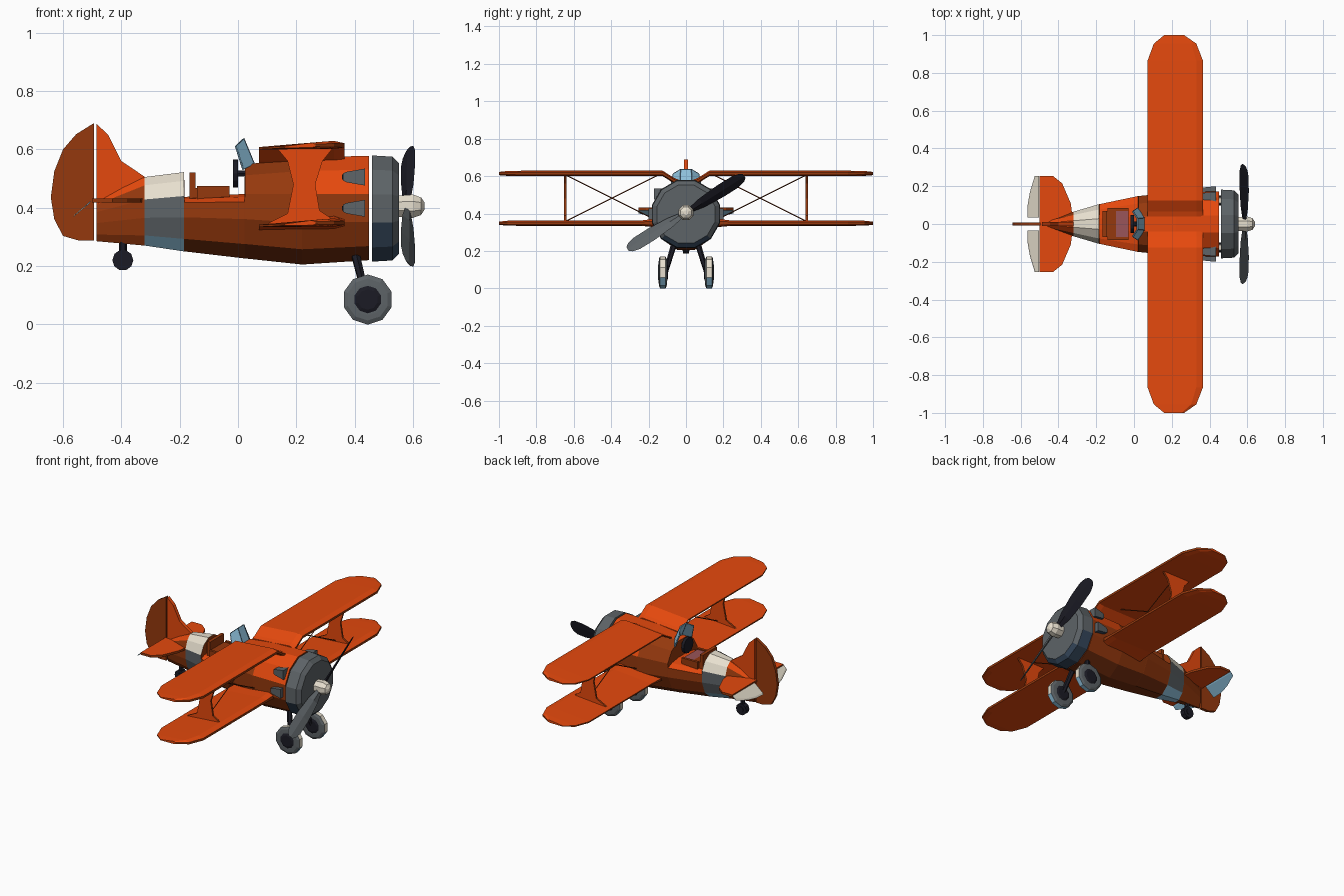
import bpy, bmesh, math
from mathutils import Vector as V

if "Cube" in bpy.data.objects:
    bpy.data.objects.remove(bpy.data.objects["Cube"])


def material(name, *rgb):
    m = bpy.data.materials.new(name)
    m.diffuse_color = (*rgb, 1)
    m.use_nodes = True
    m.node_tree.nodes["Principled BSDF"].inputs["Base Color"].default_value = m.diffuse_color
    return m


ORANGE = material("orange paint", 0.78, 0.066, 0.004)
RUST = material("dark orange paint", 0.30, 0.040, 0.004)
BROWN = material("brown belly paint", 0.17, 0.026, 0.004)
CREAM = material("cream paint", 0.80, 0.74, 0.62)
GREY = material("grey metal", 0.11, 0.125, 0.135)
NAVY = material("navy metal", 0.037, 0.066, 0.11)
BLACK = material("black rubber", 0.011, 0.011, 0.018)
BLUE = material("light blue", 0.27, 0.53, 0.71)
LEATHER = material("brown leather", 0.32, 0.09, 0.10)


def finish(name, bm, mats, rule=None):
    bmesh.ops.recalc_face_normals(bm, faces=bm.faces)
    bm.normal_update()
    if rule:
        for f in bm.faces:
            f.material_index = rule(f)
    me = bpy.data.meshes.new(name)
    bm.to_mesh(me)
    bm.free()
    for m in mats:
        me.materials.append(m)
    ob = bpy.data.objects.new(name, me)
    bpy.context.collection.objects.link(ob)
    return ob


def loft(name, rings, mats, rule=None):
    """Skin a row of closed rings and cap both ends."""
    bm = bmesh.new()
    rows = [[bm.verts.new(p) for p in r] for r in rings]
    n = len(rows[0])
    for a, b in zip(rows, rows[1:]):
        for i in range(n):
            j = (i + 1) % n
            bm.faces.new((a[i], a[j], b[j], b[i]))
    bm.faces.new(rows[0])
    bm.faces.new(rows[-1])
    return finish(name, bm, mats, rule)


def plate(name, pts, thick, mats, rule=None):
    """Flat outline thickened evenly along a vector."""
    t = V(thick) / 2
    return loft(name, [[V(p) - t for p in pts], [V(p) + t for p in pts]], mats, rule)


def bar(name, a, b, r, mat, sides=6, r2=None):
    a, b = V(a), V(b)
    q = (b - a).to_track_quat('Z', 'Y')
    ring = lambda c, s: [c + q @ V((s * math.cos(math.tau * i / sides), s * math.sin(math.tau * i / sides), 0))
                         for i in range(sides)]
    return loft(name, [ring(a, r), ring(b, r if r2 is None else r2)], [mat])


def box(name, lo, hi, mat):
    z = (lo[2] + hi[2]) / 2
    return plate(name, [(lo[0], lo[1], z), (hi[0], lo[1], z), (hi[0], hi[1], z), (lo[0], hi[1], z)],
                 (0, 0, hi[2] - lo[2]), [mat])


def hull_ring(x, bottom, mid, top, w, n=12):
    k = math.cos(math.pi / n)
    out = []
    for i in range(n):
        a = math.tau * i / n + math.pi / n
        s = math.sin(a) / k
        out.append((x, w * math.cos(a) / k, mid + s * ((top - mid) if s > 0 else (mid - bottom))))
    return out


def hull_colour(f):
    """Two-tone hull: orange deck, darker flanks and belly, band round the tail."""
    c, n = f.calc_center_median(), f.normal
    flank = abs(n.z) < 0.35
    if -0.32 < c.x < -0.184:
        return 4 if flank else (3 if n.z > 0 else 5)
    if n.z < -0.7:
        return 2
    if n.z < -0.35 or flank or (-0.18 < c.x < 0.17 and n.z < 0.9):
        return 1
    return 0


# Fuselage with a stepped-down cockpit
stations = [(-0.485, 0.285, 0.37, 0.425, 0.014), (-0.32, 0.27, 0.40, 0.505, 0.065),
            (-0.185, 0.25, 0.41, 0.522, 0.105), (-0.183, 0.25, 0.41, 0.437, 0.105),
            (0.022, 0.226, 0.41, 0.447, 0.148), (0.024, 0.226, 0.41, 0.548, 0.148),
            (0.22, 0.205, 0.40, 0.572, 0.168), (0.45, 0.22, 0.40, 0.578, 0.172)]
loft("fuselage", [hull_ring(*s) for s in stations], [ORANGE, RUST, BROWN, CREAM, GREY, BLUE], hull_colour)

# Engine cowl
loft("engine_cowl", [hull_ring(x, 0.397 - r, 0.397, 0.397 + r, r)
                     for x, r in ((0.46, 0.182), (0.53, 0.178), (0.552, 0.155))], [GREY, NAVY],
     lambda f: 1 if f.normal.z < -0.4 else 0)

# Propeller hub and blades
loft("propeller_hub", [hull_ring(x, 0.405 - r, 0.405, 0.405 + r, r, 8)
                       for x, r in ((0.55, 0.036), (0.60, 0.04), (0.628, 0.03), (0.64, 0.012))], [CREAM])
tilt, pitch = math.radians(32), math.radians(35)
for side, s, mat in (("upper", 1, BLACK), ("lower", -1, GREY)):
    d = V((0, math.cos(tilt), math.sin(tilt))) * s
    p = V((0, -math.sin(tilt), math.cos(tilt))) * s
    chord = p * math.cos(pitch) + V((math.sin(pitch), 0, 0))
    flat = V((math.cos(pitch), 0, 0)) - p * math.sin(pitch)
    rings = []
    for r, w, t in ((0.02, 0.03, 0.02), (0.10, 0.066, 0.014), (0.22, 0.086, 0.011),
                    (0.31, 0.084, 0.009), (0.35, 0.062, 0.007), (0.368, 0.028, 0.004)):
        c = V((0.583, 0, 0.405)) + d * r
        rings.append([c + chord * w / 2, c + flat * t / 2, c - chord * w / 2, c - flat * t / 2])
    loft(side + "_propeller_blade", rings, [mat])


def wing(name, root, z, s):
    """root: (y, z shift, thickness) stations, followed by the rounded tip."""
    section = ((0, -0.013), (0, -0.005), (0.88, 0.016), (1, 0.008), (1, -0.006), (0.88, -0.012))
    st = [(y, 0.072, 0.365, dz, t) for y, dz, t in root]
    st += [(0.865, 0.072, 0.365, 0, 1), (0.955, 0.105, 0.33, 0, 0.9), (1.0, 0.16, 0.265, 0, 0.6)]
    loft(name, [[(a + (b - a) * c, s * y, z + dz + h * t) for c, h in section] for y, a, b, dz, t in st],
         [ORANGE, RUST], lambda f: 1 if -0.6 < f.normal.z < 0.3 and abs(f.normal.x) > 0.3 else 0)


def wheel_ring(y, r, n=10):
    ang = [math.tau * (i + 0.5) / n for i in range(n)]
    return [(0.445 + r * math.cos(a), y, 0.085 + r * math.sin(a)) for a in ang]


def rect_ring(x, y, z, w, h):
    return [(x, y - w, z - h), (x, y + w, z - h), (x, y + w, z + h), (x, y - w, z + h)]


for side, s in (("right", -1), ("left", 1)):
    # Gull upper wing and straight lower wing
    wing(side + "_upper_wing", [(0.04, -0.048, 1), (0.065, -0.038, 1), (0.125, 0, 1)], 0.613, s)
    wing(side + "_lower_wing", [(0.12, 0, 1.9), (0.17, 0, 1.5), (0.24, 0, 1)], 0.347, s)

    # Flared strut and crossed wires between the wings
    outline = ((0.10, 0.345), (0.17, 0.38), (0.19, 0.48), (0.17, 0.56), (0.13, 0.608),
               (0.33, 0.61), (0.29, 0.56), (0.265, 0.48), (0.28, 0.39), (0.34, 0.35))
    plate(side + "_wing_strut", [(x, s * 0.645, z) for x, z in outline], (0, 0.012, 0), [ORANGE, RUST],
          lambda f: 0 if abs(f.normal.y) > 0.5 else 1)
    for label, za, zb in (("rising", 0.36, 0.605), ("falling", 0.605, 0.36)):
        bar(side + "_" + label + "_wire", (0.23, s * 0.15, za), (0.23, s * 0.64, zb), 0.003, BROWN, 4)

    # Tailplane with a drooped elevator, cream above and blue below
    stab = ((-0.5, 0.0), (-0.5, 0.255), (-0.43, 0.255), (-0.38, 0.215), (-0.335, 0.11), (-0.32, 0.0))
    plate(side + "_tailplane", [(x, s * y, 0.424) for x, y in stab], (0, 0, 0.014), [ORANGE, RUST],
          lambda f: 0 if abs(f.normal.z) > 0.5 else 1)
    elev = ((0, 0.035), (0.056, 0.035), (0.054, 0.10), (0.042, 0.17), (0.016, 0.255), (0, 0.255))
    plate(side + "_elevator", [(-0.506 - d, s * y, 0.42 - d * 0.85) for d, y in elev], (0.006, 0, 0.010),
          [CREAM, BLUE], lambda f: 0 if f.normal.z > 0.2 else 1)

    # Exhaust stubs, flaring toward the nose
    for label, z, tip in (("upper", 0.505, 0.143), ("lower", 0.398, 0.172)):
        loft(side + "_" + label + "_exhaust",
             [rect_ring(0.36, s * tip, z, 0.020, 0.012), rect_ring(0.372, s * tip, z, 0.022, 0.018),
              rect_ring(0.435, s * tip, z, 0.028, 0.029)], [GREY, NAVY], lambda f: 1 if f.normal.z < -0.1 else 0)
        box(side + "_" + label + "_exhaust_opening", (0.356, s * tip - 0.012, z - 0.008),
            (0.361, s * tip + 0.012, z + 0.008), BLACK)

    # Main wheel: pale tread, grey walls, black hub
    y = s * 0.124
    loft(side + "_wheel", [wheel_ring(y + o, r) for o, r in ((-0.022, 0.055), (-0.021, 0.072), (-0.014, 0.086),
                                                             (0.014, 0.086), (0.021, 0.072), (0.022, 0.055))],
         [GREY, CREAM, BLUE], lambda f: 0 if abs(f.normal.y) > 0.2 else (1 if f.normal.z > -0.4 else 2))
    loft(side + "_wheel_hub", [wheel_ring(y + o, r) for o, r in ((-0.027, 0.035), (-0.02, 0.052),
                                                                 (0.02, 0.052), (0.027, 0.035))], [BLACK])
    bar(side + "_wheel_leg", (0.40, s * 0.06, 0.25), (0.44, s * 0.108, 0.09), 0.016, BLACK, 6, 0.013)

    # Cockpit side rim
    box(side + "_cockpit_rim", (-0.14, s * 0.078 - 0.008, 0.42), (-0.03, s * 0.078 + 0.008, 0.475), RUST)

# Tail fin and rudder
plate("tail_fin", [(x, 0, z) for x, z in ((-0.486, 0.40), (-0.486, 0.688), (-0.445, 0.65), (-0.40, 0.56),
                                          (-0.32, 0.506), (-0.32, 0.42))], (0, 0.022, 0), [ORANGE])
plate("rudder", [(x, 0, z) for x, z in ((-0.494, 0.287), (-0.494, 0.69), (-0.555, 0.652), (-0.60, 0.60), (-0.63, 0.525),
                                        (-0.642, 0.435), (-0.63, 0.36), (-0.60, 0.303), (-0.545, 0.287))],
      (0, 0.018, 0), [RUST])

# Tail wheel
bar("tail_wheel_leg", (-0.395, 0, 0.30), (-0.395, 0, 0.22), 0.014, BLACK)
bar("tail_wheel", (-0.395, -0.016, 0.22), (-0.395, 0.016, 0.22), 0.036, BLACK, 10)
bar("tail_wheel_hub", (-0.395, -0.021, 0.22), (-0.395, 0.021, 0.22), 0.018, BLACK, 8)

# Seat and instrument panel
box("seat", (-0.095, -0.07, 0.425), (-0.03, 0.07, 0.468), LEATHER)
box("seat_base", (-0.15, -0.07, 0.425), (-0.095, 0.07, 0.468), RUST)
box("seat_back", (-0.166, -0.07, 0.425), (-0.145, 0.07, 0.52), RUST)
bar("instrument_panel", (-0.018, 0, 0.517), (0.0, 0, 0.517), 0.048, BLACK, 12)
bar("instrument_panel_mount", (0.0, 0, 0.517), (0.03, 0, 0.517), 0.012, BLACK)

# Windshield: three panes in a thin dark frame
for name, mat in (("windshield", BLUE), ("windshield_frame", NAVY)):
    bm = bmesh.new()
    low = [bm.verts.new(p) for p in ((0.018, -0.085, 0.53), (0.055, -0.032, 0.548), (0.055, 0.032, 0.548), (0.018, 0.085, 0.53))]
    high = [bm.verts.new(p) for p in ((-0.008, -0.068, 0.612), (0.018, -0.028, 0.637), (0.018, 0.028, 0.637), (-0.008, 0.068, 0.612))]
    for i in range(3):
        bm.faces.new((low[i], low[i + 1], high[i + 1], high[i]))
    ob = finish(name, bm, [mat])
    mod = ob.modifiers.new("thickness", 'SOLIDIFY' if mat is BLUE else 'WIREFRAME')
    mod.thickness = 0.005 if mat is BLUE else 0.008
    mod.offset = 0
